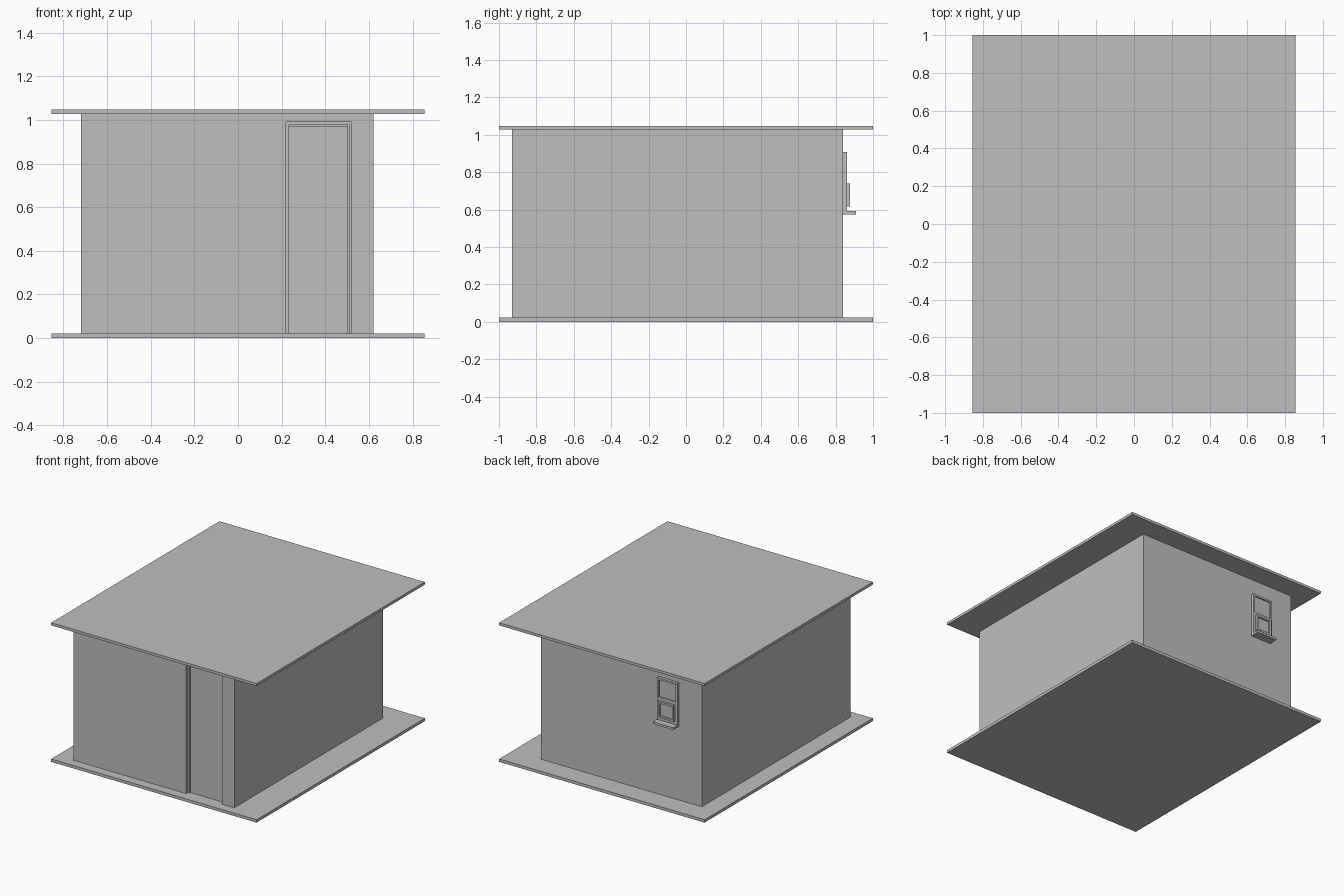
import bpy
import bmesh

if "Cube" in bpy.data.objects:
    bpy.data.objects.remove(bpy.data.objects["Cube"])

grey = bpy.data.materials.new("plain grey")
grey.use_nodes = True
COLOUR = (0.52, 0.52, 0.52, 1)
grey.diffuse_color = COLOUR
grey.node_tree.nodes["Principled BSDF"].inputs["Base Color"].default_value = COLOUR


def box(name, x, y, z, inset=0, depth=0):
    """Box from three ranges; inset sinks a recess into its +y face."""
    bm = bmesh.new()
    bmesh.ops.create_cube(bm, size=1)
    for v in bm.verts:
        for i, (lo, hi) in enumerate((x, y, z)):
            v.co[i] = lo if v.co[i] < 0 else hi
    if inset:
        bm.normal_update()
        back = max(bm.faces, key=lambda f: f.normal.y)
        bmesh.ops.inset_region(bm, faces=[back], thickness=inset)
        face = bmesh.ops.extrude_discrete_faces(bm, faces=[back])["faces"][0]
        bmesh.ops.translate(bm, verts=face.verts, vec=(0, -depth, 0))
    bmesh.ops.recalc_face_normals(bm, faces=bm.faces)
    mesh = bpy.data.meshes.new(name)
    bm.to_mesh(mesh)
    bm.free()
    mesh.materials.append(grey)
    obj = bpy.data.objects.new(name, mesh)
    bpy.context.collection.objects.link(obj)
    return obj


# Floor and roof slabs
FLOOR, ROOF = 0.022, 1.027
box("floor_slab", (-0.855, 0.855), (-1, 1), (0, FLOOR))
box("roof_slab", (-0.855, 0.855), (-1, 1), (ROOF, 1.047))

# Walls with a door opening
FRONT, BACK = -0.93, 0.84
walls = box("walls", (-0.72, 0.62), (FRONT, BACK), (FLOOR, ROOF))
L, R, TOP = 0.22, 0.52, 0.99
cutter = box("door_cutter", (L, R), (FRONT - 0.1, FRONT + 0.06), (FLOOR - 0.1, TOP))
cutter.hide_render = True
cutter.hide_viewport = True
cut = walls.modifiers.new("door opening", "BOOLEAN")
cut.operation = "DIFFERENCE"
cut.object = cutter

# Door frame and leaf, with a thin gap at the latch side and top
frame_y = (FRONT + 0.02, FRONT + 0.06)
box("door_frame_hinge_side", (L, L + 0.014), frame_y, (FLOOR, TOP))
box("door_frame_latch_side", (R - 0.011, R), frame_y, (FLOOR, TOP))
box("door_frame_top", (L + 0.014, R - 0.011), frame_y, (TOP - 0.014, TOP))
box("door_leaf", (L + 0.014, R - 0.016), (FRONT + 0.03, FRONT + 0.06), (FLOOR, TOP - 0.019))

# Service panel on the back wall
PANEL_X = (-0.53, -0.36)
INNER_X = (-0.51, -0.38)
box("panel_ledge", PANEL_X, (BACK, 0.908), (0.575, 0.592))
box("panel_lower_plate", PANEL_X, (BACK, 0.86), (0.592, 0.75))
box("panel_upper_plate", PANEL_X, (BACK, 0.86), (0.75, 0.907), 0.02, 0.01)
box("panel_box", INNER_X, (0.86, 0.876), (0.617, 0.74), 0.02, 0.012)
